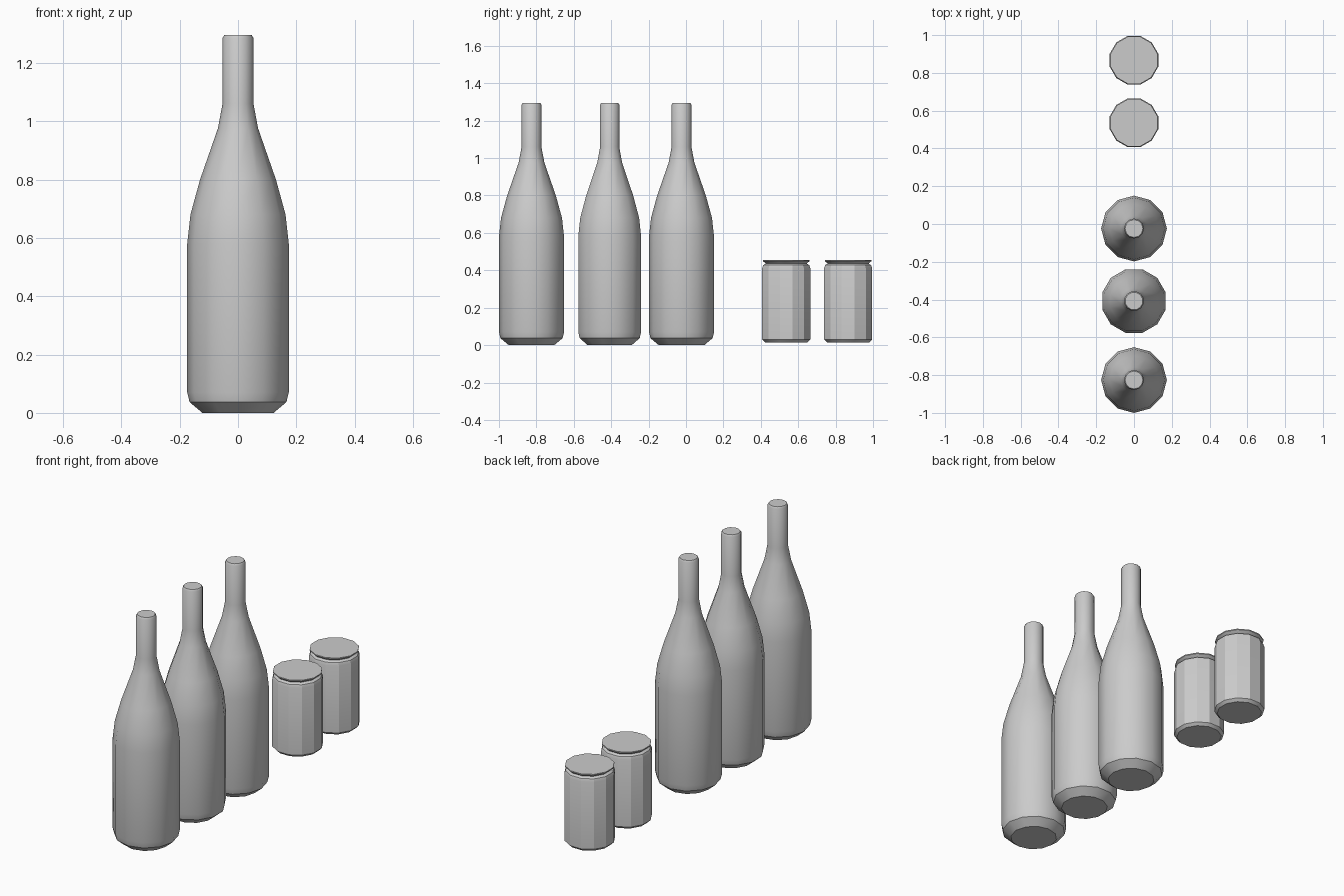
import bpy
import bmesh
import math

if "Cube" in bpy.data.objects:
    bpy.data.objects.remove(bpy.data.objects["Cube"])

# One plain grey for everything
grey = bpy.data.materials.new("plain grey")
grey.use_nodes = True
colour = (0.6, 0.6, 0.6, 1)
grey.diffuse_color = colour
grey.node_tree.nodes["Principled BSDF"].inputs["Base Color"].default_value = colour


def lathe(name, profile, y, sides, turn, sharp):
    """Closed solid of revolution from (radius, height) points."""
    bm = bmesh.new()
    angles = [2 * math.pi * i / sides + turn for i in range(sides)]
    rings = [[bm.verts.new((r * math.cos(a), r * math.sin(a), z)) for a in angles]
             for r, z in profile]
    for low, high in zip(rings, rings[1:]):
        for i in range(sides):
            j = (i + 1) % sides
            bm.faces.new((low[i], low[j], high[j], high[i]))
    bm.faces.new(rings[0][::-1])
    bm.faces.new(rings[-1])
    mesh = bpy.data.meshes.new(name)
    bm.to_mesh(mesh)
    bm.free()
    mesh.materials.append(grey)
    ob = bpy.data.objects.new(name, mesh)
    ob.location.y = y
    bpy.context.collection.objects.link(ob)
    bpy.ops.object.select_all(action='DESELECT')
    ob.select_set(True)
    bpy.context.view_layer.objects.active = ob
    bpy.ops.object.shade_smooth_by_angle(angle=math.radians(sharp))


# Bottles: chamfered foot, straight body, sloping shoulder, narrow neck
bottle = [(0.122, 0), (0.166, 0.037), (0.174, 0.07), (0.174, 0.58),
          (0.163, 0.68), (0.13, 0.8), (0.069, 0.975), (0.053, 1.06),
          (0.053, 1.285), (0.047, 1.295)]
for name, y, turn in (("front_bottle", -0.826, 0), ("middle_bottle", -0.408, 15),
                      ("rear_bottle", -0.024, 0)):
    lathe(name, bottle, y, 12, math.radians(turn), 35)

# Jars: straight body, pinched neck and flared flat lid
jar = [(0.118, 0.015), (0.133, 0.03), (0.133, 0.412), (0.127, 0.428),
       (0.113, 0.436), (0.129, 0.449), (0.129, 0.455)]
for name, y in (("front_jar", 0.536), ("rear_jar", 0.867)):
    lathe(name, jar, y, 12, math.radians(15), 28)
